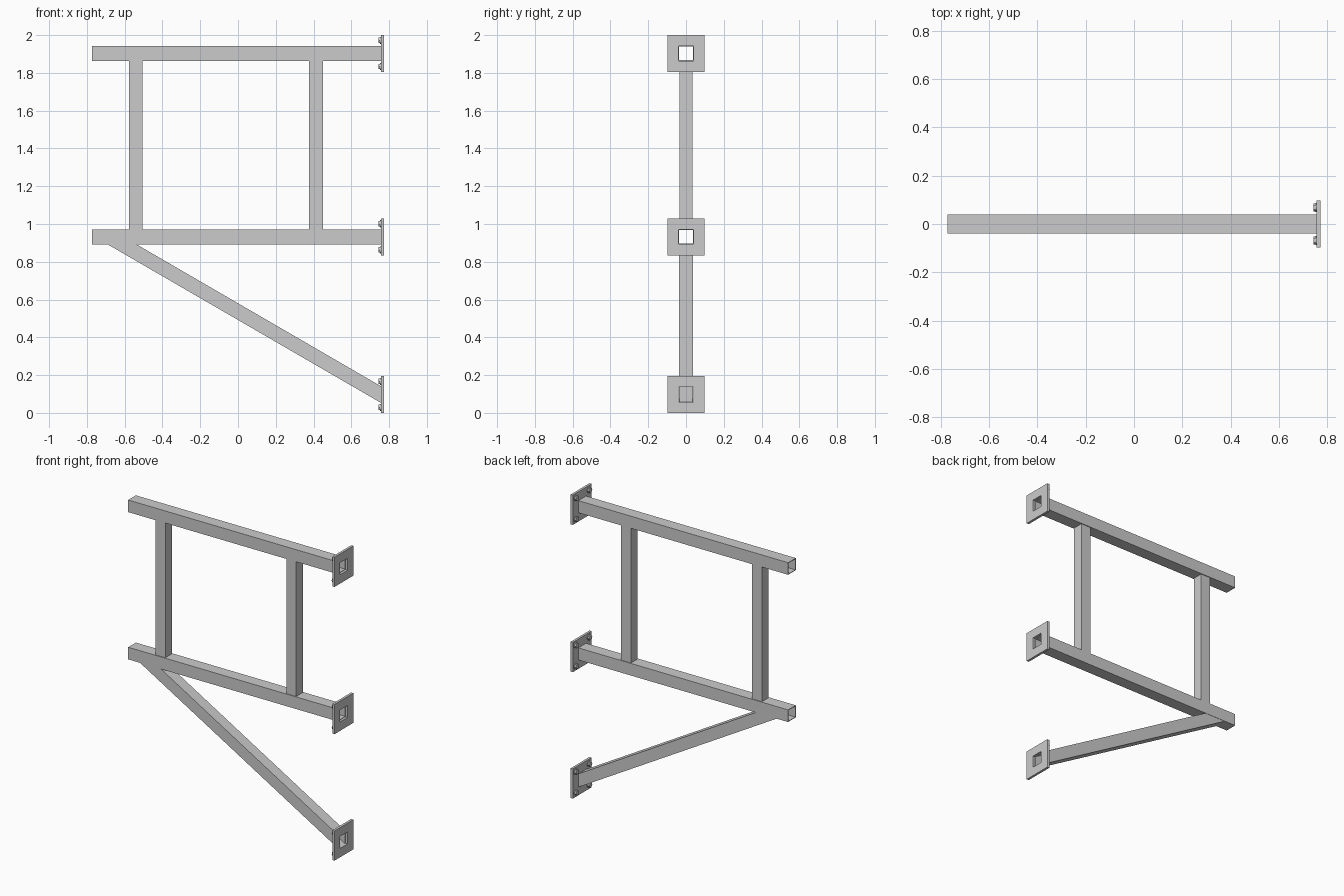
import bpy, bmesh, math
from mathutils import Vector, Matrix

if "Cube" in bpy.data.objects:
    bpy.data.objects.remove(bpy.data.objects["Cube"])


def finish(bm, name):
    bmesh.ops.recalc_face_normals(bm, faces=bm.faces[:])
    mesh = bpy.data.meshes.new(name)
    bm.to_mesh(mesh)
    bm.free()
    obj = bpy.data.objects.new(name, mesh)
    bpy.context.collection.objects.link(obj)
    return obj


def tube(name, p0, u0, p1, u1, v, inner):
    """Hollow square section from p0 to p1; u0/u1/v are half-width vectors."""
    bm = bmesh.new()
    v = Vector(v)
    rings = []
    for p, u in ((p0, u0), (p1, u1)):
        for k in (1.0, inner):
            rings.append([bm.verts.new(Vector(p) + k * (a * Vector(u) + b * v))
                          for a, b in ((1, 1), (1, -1), (-1, -1), (-1, 1))])
    out0, in0, out1, in1 = rings
    for a, b in ((out0, out1), (in0, in1), (out0, in0), (out1, in1)):
        for i in range(4):
            j = (i + 1) % 4
            bm.faces.new((a[i], a[j], b[j], b[i]))
    return finish(bm, name)


END, FACE, BACK = -0.773, 0.757, 0.773
TOP_Z, MID_Z, LOW_Z = 1.903, 0.932, 0.098
H = 0.04

# Horizontal beams, open at the free end
for label, z in (("top", TOP_Z), ("middle", MID_Z)):
    tube(label + "_beam", (END, 0, z), (0, 0, H), (FACE, 0, z), (0, 0, H), (0, H, 0), 0.9)

# Upright posts between the beams
for label, x in (("outer", -0.542), ("inner", 0.413)):
    tube(label + "_post", (x, 0, MID_Z + H), (0.036, 0, 0),
         (x, 0, TOP_Z - H), (0.036, 0, 0), (0, 0.035, 0), 0.9)

# Diagonal brace, mitred to the beam underside and the wall plate
tube("diagonal_brace", (-0.6135, 0, MID_Z - H), (0.0765, 0, 0),
     (FACE, 0, 0.097), (0, 0, 0.044), (0, 0.038, 0), 0.9)

# Wall plates with a square hole, and four washers and hex nuts on each
for label, z in (("top", TOP_Z), ("middle", MID_Z), ("bottom", LOW_Z)):
    tube(label + "_wall_plate", (FACE, 0, z), (0, 0, 0.098),
         (BACK, 0, z), (0, 0, 0.098), (0, 0.098, 0), 0.4)
    bm = bmesh.new()
    for sy in (-1, 1):
        for sz in (-1, 1):
            for sides, r, x0, x1 in ((24, 0.019, 0.753, FACE), (6, 0.0165, 0.743, 0.753)):
                m = (Matrix.Translation(((x0 + x1) / 2, sy * 0.069, z + sz * 0.069))
                     @ Matrix.Rotation(math.pi / 2, 4, 'Y'))
                bmesh.ops.create_cone(bm, cap_ends=True, segments=sides, radius1=r,
                                      radius2=r, depth=x1 - x0, matrix=m)
    finish(bm, label + "_plate_nuts")
